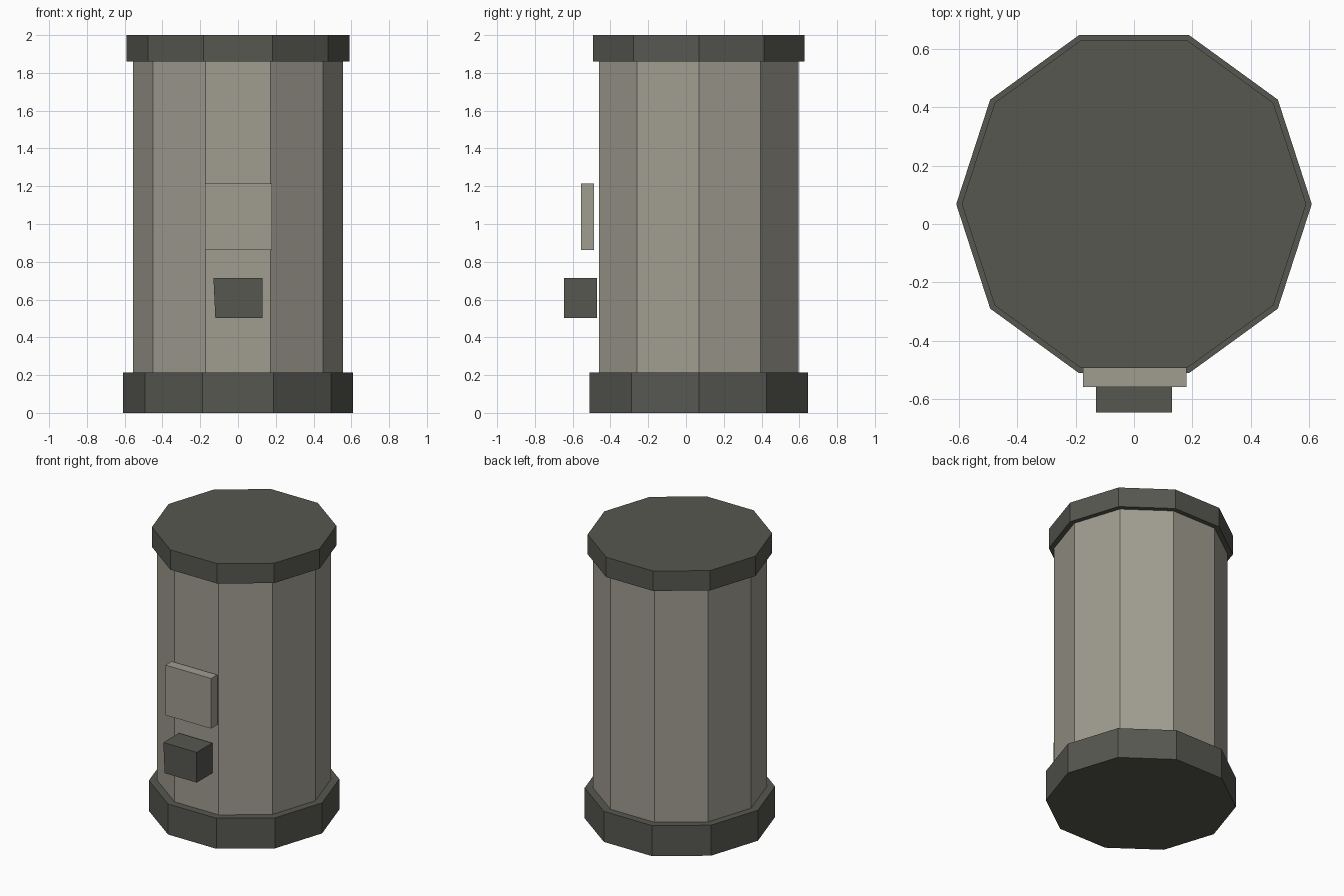
import bpy, bmesh, math

if "Cube" in bpy.data.objects:
    bpy.data.objects.remove(bpy.data.objects["Cube"])

def material(name, rgb):
    m = bpy.data.materials.new(name)
    m.diffuse_color = (*rgb, 1)
    m.use_nodes = True
    m.node_tree.nodes["Principled BSDF"].inputs["Base Color"].default_value = m.diffuse_color
    return m

stone = material("warm grey", (0.35, 0.335, 0.28))
dark = material("dark grey", (0.095, 0.095, 0.083))
CY = 0.068  # drum axis, set back behind the fittings

def finish(name, bm, mat):
    bmesh.ops.recalc_face_normals(bm, faces=bm.faces)
    me = bpy.data.meshes.new(name)
    bm.to_mesh(me)
    bm.free()
    me.materials.append(mat)
    ob = bpy.data.objects.new(name, me)
    bpy.context.collection.objects.link(ob)
    return ob

def drum(name, r, z0, z1, mat):
    """Ten-sided prism with corners on the x axis."""
    bm = bmesh.new()
    ring = [bm.verts.new((r * math.cos(i * math.tau / 10),
                          CY + r * math.sin(i * math.tau / 10), z0)) for i in range(10)]
    face = bm.faces.new(ring)
    ext = bmesh.ops.extrude_face_region(bm, geom=[face], use_keep_orig=True)
    top = [v for v in ext["geom"] if isinstance(v, bmesh.types.BMVert)]
    bmesh.ops.translate(bm, verts=top, vec=(0, 0, z1 - z0))
    return finish(name, bm, mat)

def box(name, x, y, z, mat, lean=0.0):
    """Box from ranges; lean pulls the lower left edge inward."""
    bm = bmesh.new()
    bmesh.ops.create_cube(bm, size=1)
    for v in bm.verts:
        left_low = v.co.x < 0 and v.co.z < 0
        v.co = [r[1] if c > 0 else r[0] for c, r in zip(v.co, (x, y, z))]
        if left_low:
            v.co.x += lean
    return finish(name, bm, mat)

# Drum: base, body, lid
drum("base_ring", 0.608, 0.0, 0.215, dark)
drum("drum_body", 0.555, 0.2, 1.87, stone)
drum("lid", 0.589, 1.86, 2.0, dark)

# Front fittings, standing slightly clear of the body
box("front_panel", (-0.175, 0.18), (-0.557, -0.488), (0.862, 1.215), stone)
box("front_tray", (-0.13, 0.13), (-0.645, -0.472), (0.502, 0.715), dark, lean=0.01)
